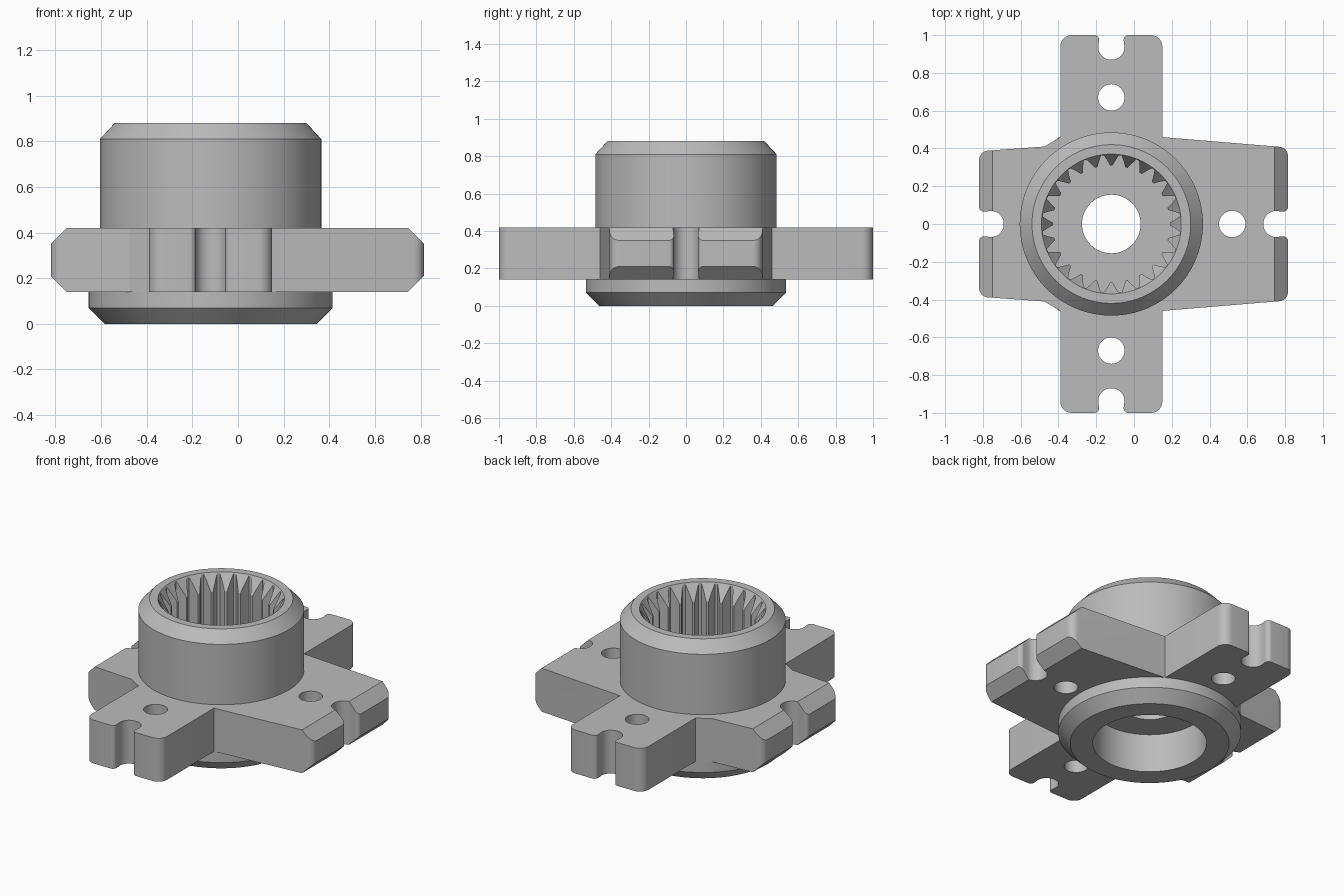
import bpy, bmesh, math
from mathutils import Vector

if "Cube" in bpy.data.objects:
    bpy.data.objects.remove(bpy.data.objects["Cube"], do_unlink=True)

AXIS = -0.12            # x of the hub axis
Z0, Z1 = 0.14, 0.42     # plate bottom and top
TEETH, STEPS = 24, 6

steel = bpy.data.materials.new("plain grey")
steel.use_nodes = True
GREY = (0.5, 0.5, 0.5, 1)
steel.diffuse_color = GREY
steel.node_tree.nodes["Principled BSDF"].inputs["Base Color"].default_value = GREY


def make_object(name, bm):
    bmesh.ops.recalc_face_normals(bm, faces=bm.faces)
    mesh = bpy.data.meshes.new(name)
    bm.to_mesh(mesh)
    bm.free()
    mesh.materials.append(steel)
    obj = bpy.data.objects.new(name, mesh)
    bpy.context.collection.objects.link(obj)
    return obj


def activate(obj):
    bpy.ops.object.select_all(action='DESELECT')
    obj.select_set(True)
    bpy.context.view_layer.objects.active = obj


def rounded(corners, steps=8):
    """Outline with each (x, y, radius) corner replaced by an arc."""
    out = []
    for i, (x, y, r) in enumerate(corners):
        p = Vector((x, y))
        if r == 0:
            out.append(p)
            continue
        a = (Vector(corners[i - 1][:2]) - p).normalized()
        b = (Vector(corners[(i + 1) % len(corners)][:2]) - p).normalized()
        half = a.angle(b) / 2
        centre = p + (a + b).normalized() * r / math.sin(half)
        start = p + a * r / math.tan(half) - centre
        end = p + b * r / math.tan(half) - centre
        turn = math.atan2(start.x * end.y - start.y * end.x, start.dot(end))
        for k in range(steps + 1):
            t = turn * k / steps
            c, s = math.cos(t), math.sin(t)
            out.append(centre + Vector((start.x * c - start.y * s,
                                        start.x * s + start.y * c)))
    return out


def notch(x, y, dx, dy):
    """Round-bottomed slot in an arm end that faces (dx, dy)."""
    return [(x - dy * u - dx * d, y + dx * u - dy * d, r) for u, d, r in
            ((-0.062, 0, 0.025), (-0.077, 0.13, 0.066),
             (0.077, 0.13, 0.066), (0.062, 0, 0.025))]


# Four-armed plate, mirrored front to back
half = [(0.815, 0.405, 0.05), (0.15, 0.46, 0), (0.15, 1, 0.06),
        *notch(AXIS, 1, 0, 1),
        (-0.39, 1, 0.06), (-0.39, 0.46, 0), (-0.475, 0.41, 0), (-0.82, 0.385, 0.05)]
mirrored = [(x, -y, r) for x, y, r in reversed(half)]
outline = rounded(half + notch(-0.82, 0, -1, 0) + mirrored + notch(0.815, 0, 1, 0))

bm = bmesh.new()
base = bm.faces.new([bm.verts.new((p.x, p.y, Z0)) for p in outline])
ext = bmesh.ops.extrude_face_region(bm, geom=[base])
bmesh.ops.translate(bm, vec=(0, 0, Z1 - Z0),
                    verts=[g for g in ext["geom"] if isinstance(g, bmesh.types.BMVert)])
bmesh.ops.recalc_face_normals(bm, faces=bm.faces)

# Bevel the two side ends, above and below
for x, side in ((0.745, 1), (-0.75, -1)):
    for z, up in ((Z1, 1), (Z0, -1)):
        bmesh.ops.bisect_plane(bm, geom=bm.verts[:] + bm.edges[:] + bm.faces[:],
                               plane_co=(x, 0, z), plane_no=(side, 0, up),
                               clear_outer=True)
        bmesh.ops.holes_fill(bm, edges=[e for e in bm.edges if e.is_boundary], sides=0)
plate = make_object("arm_plate", bm)

# Bolt holes and the seat for the hub
bm = bmesh.new()
for x, y, r in ((AXIS, 0.67, 0.07), (AXIS, -0.67, 0.07), (0.52, 0, 0.07), (AXIS, 0, 0.46)):
    made = bmesh.ops.create_cone(bm, cap_ends=True, segments=48,
                                 radius1=r, radius2=r, depth=1)
    bmesh.ops.translate(bm, vec=(x, y, 0.3), verts=made["verts"])
cutter = make_object("hole_cutter", bm)
cutter.hide_render = True
activate(plate)
cut = plate.modifiers.new("holes", 'BOOLEAN')
cut.operation = 'DIFFERENCE'
cut.solver = 'EXACT'
cut.object = cutter
bpy.ops.object.modifier_apply(modifier=cut.name)
bpy.data.objects.remove(cutter, do_unlink=True)

# Hub: a turned profile whose upper bore carries lead-in chamfered teeth
ROOT, TIP, TOP, FLOOR = 0.37, 0.31, 0.88, 0.35
tooth = [TIP, TIP, 0.338, 0.366, 0.366, 0.338]
count = TEETH * STEPS


def circle(r, z):
    return [(r, z)] * count


rings = [circle(*p) for p in (
    (0.155, 0.25), (0.333, 0.25), (0.333, 0), (0.465, 0), (0.535, 0.07),
    (0.535, Z0), (0.485, Z0), (0.485, 0.81), (0.42, TOP), (ROOT, TOP))]
rings.append([(r, TOP - 0.1 * (ROOT - r) / (ROOT - TIP)) for r in tooth] * TEETH)
rings.append([(r, FLOOR) for r in tooth] * TEETH)
rings.append(circle(0.155, FLOOR))

bm = bmesh.new()
loops = []
for ring in rings:
    loop = []
    for i, (r, z) in enumerate(ring):
        a = math.tau * (i - 0.5) / count
        loop.append(bm.verts.new((AXIS + r * math.cos(a), r * math.sin(a), z)))
    loops.append(loop)
for j, low in enumerate(loops):
    high = loops[(j + 1) % len(loops)]
    for i in range(count):
        k = (i + 1) % count
        bm.faces.new((low[i], low[k], high[k], high[i]))
hub = make_object("splined_hub", bm)

for obj in (plate, hub):
    activate(obj)
    bpy.ops.object.shade_smooth_by_angle(angle=math.radians(25))
